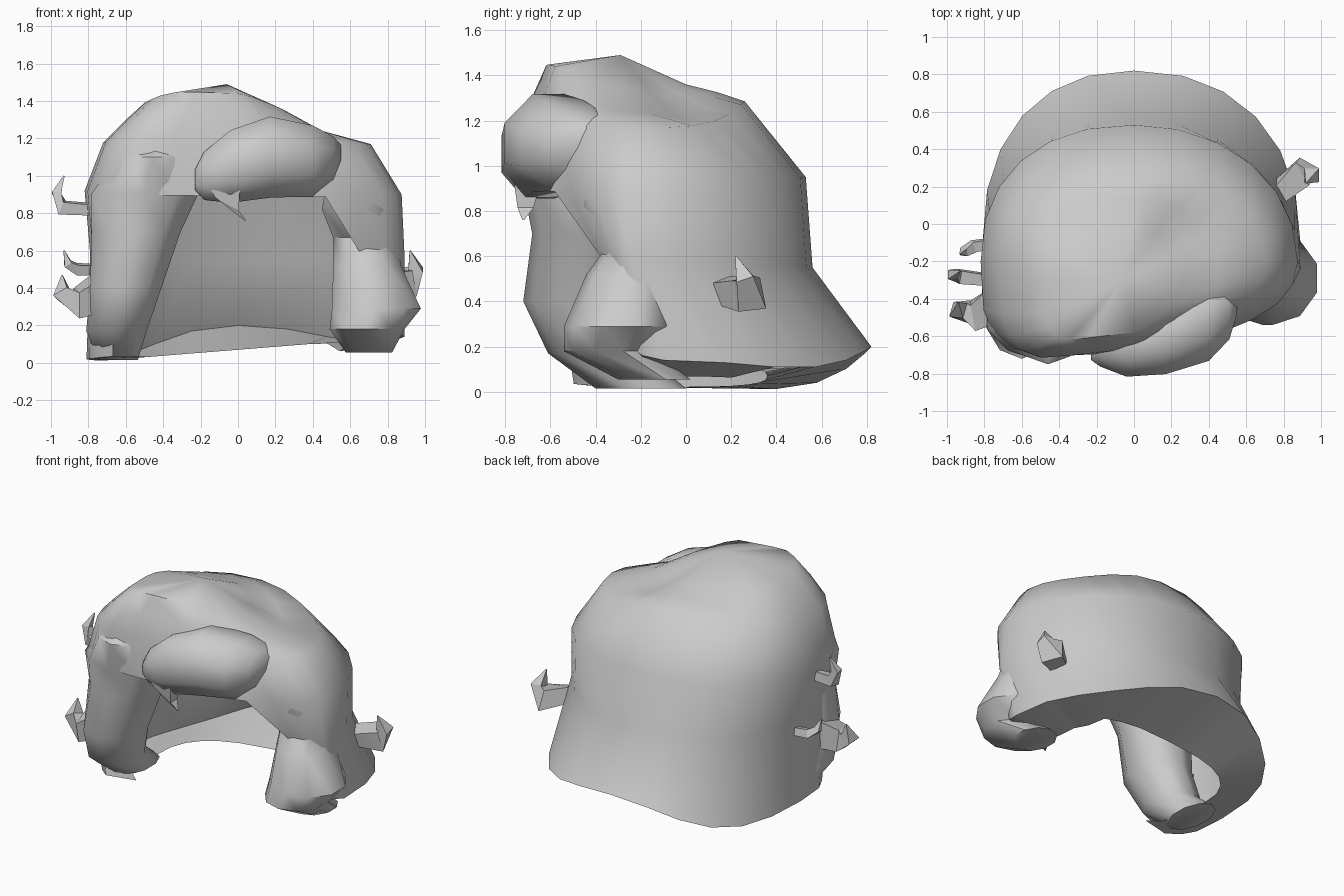
import bpy, bmesh, math
from mathutils import Vector

if "Cube" in bpy.data.objects:
    bpy.data.objects.remove(bpy.data.objects["Cube"])

grey = bpy.data.materials.new("hair_grey")
grey.diffuse_color = (0.6, 0.6, 0.6, 1)
grey.use_nodes = True
grey.node_tree.nodes["Principled BSDF"].inputs["Base Color"].default_value = grey.diffuse_color


def finish(name, bm, angle=50):
    bmesh.ops.recalc_face_normals(bm, faces=bm.faces)
    me = bpy.data.meshes.new(name)
    bm.to_mesh(me)
    bm.free()
    me.materials.append(grey)
    me.shade_smooth()
    me.set_sharp_from_angle(angle=math.radians(angle))
    ob = bpy.data.objects.new(name, me)
    bpy.context.collection.objects.link(ob)
    return ob


def bridge(bm, a, b):
    n = len(a)
    for i in range(n):
        bm.faces.new((a[i], a[(i + 1) % n], b[(i + 1) % n], b[i]))


def loft(name, rings, sides=8, angle=50):
    """Closed tube through rings of (centre, axis u, axis v)."""
    bm = bmesh.new()
    rows = []
    for c, u, v in rings:
        row = []
        for i in range(sides):
            t = math.tau * (i + 0.5) / sides
            row.append(bm.verts.new(Vector(c) + Vector(u) * math.cos(t) + Vector(v) * math.sin(t)))
        rows.append(row)
    for a, b in zip(rows, rows[1:]):
        bridge(bm, a, b)
    bm.faces.new(rows[0])
    bm.faces.new(rows[-1])
    return finish(name, bm, angle)


def side_lock(name, levels):
    """Hanging lock from levels of (x, y, z, x radius, y radius)."""
    loft(name, [((x, y, z), (rx, 0, 0), (0, ry, 0)) for x, y, z, rx, ry in levels], 10)


def flick(name, path, radii):
    """Small upturned faceted tuft along a path."""
    rings = []
    pts = [Vector(p) for p in path]
    for i, p in enumerate(pts):
        d = (pts[min(i + 1, len(pts) - 1)] - pts[max(i - 1, 0)]).normalized()
        u = d.cross(Vector((0, 1, 0.2))).normalized()
        rings.append((p, u * radii[i], d.cross(u) * radii[i]))
    loft(name, rings, 4, 20)


# Cap rings: left, right, front-left, front-right, back extents, centre y,
# heights at left, right, front-left, front-right, back,
# dips at back left and back right, back-right power
RINGS = [
    (-.50, .25, -.66, -.50, .00, -.30, 1.39, 1.35, 1.47, 1.41, 1.36, 0, .05, 1.0),
    (-.61, .45, -.73, -.52, .14, -.26, 1.29, 1.24, 1.33, 1.30, 1.325, 0, .06, 1.0),
    (-.72, .71, -.78, -.55, .26, -.20, 1.18, 1.17, 1.19, 1.18, 1.285, 0, .03, 1.0),
    (-.82, .875, -.75, -.62, .53, -.20, .92, .90, .90, .88, .95, 0, 0, .97),
    (-.79, .89, -.65, -.42, .56, -.24, .58, .58, .58, .60, .55, 0, 0, 1.0),
    (-.81, .89, -.58, -.42, .82, -.10, .02, .14, .05, .46, .20, .07, .06, .90),
]
N = 24


def ring_points(ring):
    xl, xr, yfl, yfr, yb, cy, zl, zr, zfl, zfr, zb, dl, dr, pr = ring
    pts = []
    for i in range(N):
        t = math.tau * i / N
        c, s = math.cos(t), math.sin(t)
        # Boxy at the front left, rounder elsewhere
        if s > 0:
            p = pr if c > 0 else .88
        else:
            p = .9 if c > 0 else .55
        k = min(1, max(0, .5 + .8 * c))
        yf, zf = yfl + (yfr - yfl) * k, zfl + (zfr - zfl) * k
        x = (xr if c > 0 else -xl) * math.copysign(abs(c) ** p, c)
        y = cy + ((yb - cy) if s > 0 else (cy - yf)) * math.copysign(abs(s) ** p, s)
        z = (zr if c > 0 else zl) * c * c + (zb if s > 0 else zf) * s * s
        if s > 0:
            z -= (dr if c > 0 else dl) * math.sin(2 * t) ** 2
        pts.append(Vector((x, y, z)))
    return pts


bm = bmesh.new()
rows = [[bm.verts.new(p) for p in ring_points(r)] for r in RINGS]
apex = bm.verts.new((-.06, -.29, 1.49))
for i in range(N):
    bm.faces.new((apex, rows[0][i], rows[0][(i + 1) % N]))
for a, b in zip(rows[:3], rows[1:4]):
    bridge(bm, a, b)
# Face opening: the lower rows only run round the sides and back
span = [i % N for i in range(-3, 16)]
for a, b in zip(rows[3:], rows[4:]):
    for i, j in zip(span, span[1:]):
        bm.faces.new((a[i], a[j], b[j], b[i]))
# Short slanted corner of the opening on the right
bm.faces.new((rows[3][N - 3], rows[3][N - 4], rows[4][N - 3]))
finish("hair_cap", bm, 60)

# Underside: sloping shelf inside the bottom rim
bm = bmesh.new()
rim = ring_points(RINGS[-1])
outer, inner = [], []
for i in span[1:]:
    t = math.tau * i / N
    c, s = math.cos(t), math.sin(t)
    x = .60 * math.copysign(abs(c) ** .7, c)
    y = -.05 + .41 * s ** .7 if s > 0 else min(-.05, rim[i].y + .05)
    outer.append(bm.verts.new(rim[i]))
    inner.append(bm.verts.new((x, y, .07 + .08 * x - (.05 if c > .8 else 0))))
for i in range(len(outer) - 1):
    bm.faces.new((outer[i], outer[i + 1], inner[i + 1], inner[i]))
finish("hair_underside", bm)

# Side locks framing the face
side_lock("left_lock", [
    (-.42, -.46, 1.19, .10, .18), (-.46, -.53, 1.10, .20, .22),
    (-.50, -.49, .90, .30, .23), (-.545, -.45, .70, .25, .23),
    (-.60, -.48, .40, .20, .24), (-.65, -.40, .17, .17, .21),
    (-.64, -.20, .015, .11, .20)])
side_lock("right_lock", [
    (.60, -.34, .94, .14, .14), (.63, -.32, .82, .19, .15),
    (.68, -.19, .67, .18, .14), (.69, -.23, .52, .19, .21),
    (.74, -.29, .29, .25, .25), (.69, -.34, .18, .21, .20),
    (.70, -.14, .055, .13, .16)])

# Swept fringe over the forehead, lofted along x: (x, y, z, y radius, z radius)
FRINGE = [(-.23, -.69, .98, .04, .06), (-.18, -.67, 1.00, .10, .14),
          (-.04, -.65, 1.05, .18, .21), (.17, -.59, 1.10, .23, .235),
          (.40, -.51, 1.08, .24, .205), (.51, -.45, 1.09, .18, .13),
          (.55, -.41, 1.11, .08, .06)]
loft("fringe", [((x, y, z), (0, ry, 0), (0, 0, rz)) for x, y, z, ry, rz in FRINGE], 8)

# Pointed tip under the fringe
loft("fringe_tip", [((-.08, -.70, .96), (.13, 0, -.02), (0, .09, 0)),
                    ((-.06, -.71, .85), (.09, 0, -.05), (0, .05, 0)),
                    ((.04, -.72, .76), (.005, 0, 0), (0, .005, 0))], 4, 20)

# Stray upturned flicks
flick("right_flick", [(.76, .16, .45), (.91, .28, .43), (.95, .26, .50), (.92, .22, .60)],
      [.07, .10, .055, .004])
flick("left_flick_upper", [(-.76, -.30, .82), (-.94, -.28, .83), (-.97, -.27, .91), (-.93, -.25, 1.0)],
      [.04, .05, .035, .004])
flick("left_flick_back", [(-.75, -.10, .50), (-.86, -.12, .50), (-.91, -.15, .53), (-.93, -.16, .60)],
      [.035, .04, .03, .004])
flick("left_flick_lower", [(-.72, -.42, .38), (-.86, -.49, .32), (-.94, -.46, .37), (-.94, -.42, .47)],
      [.13, .10, .06, .004])
